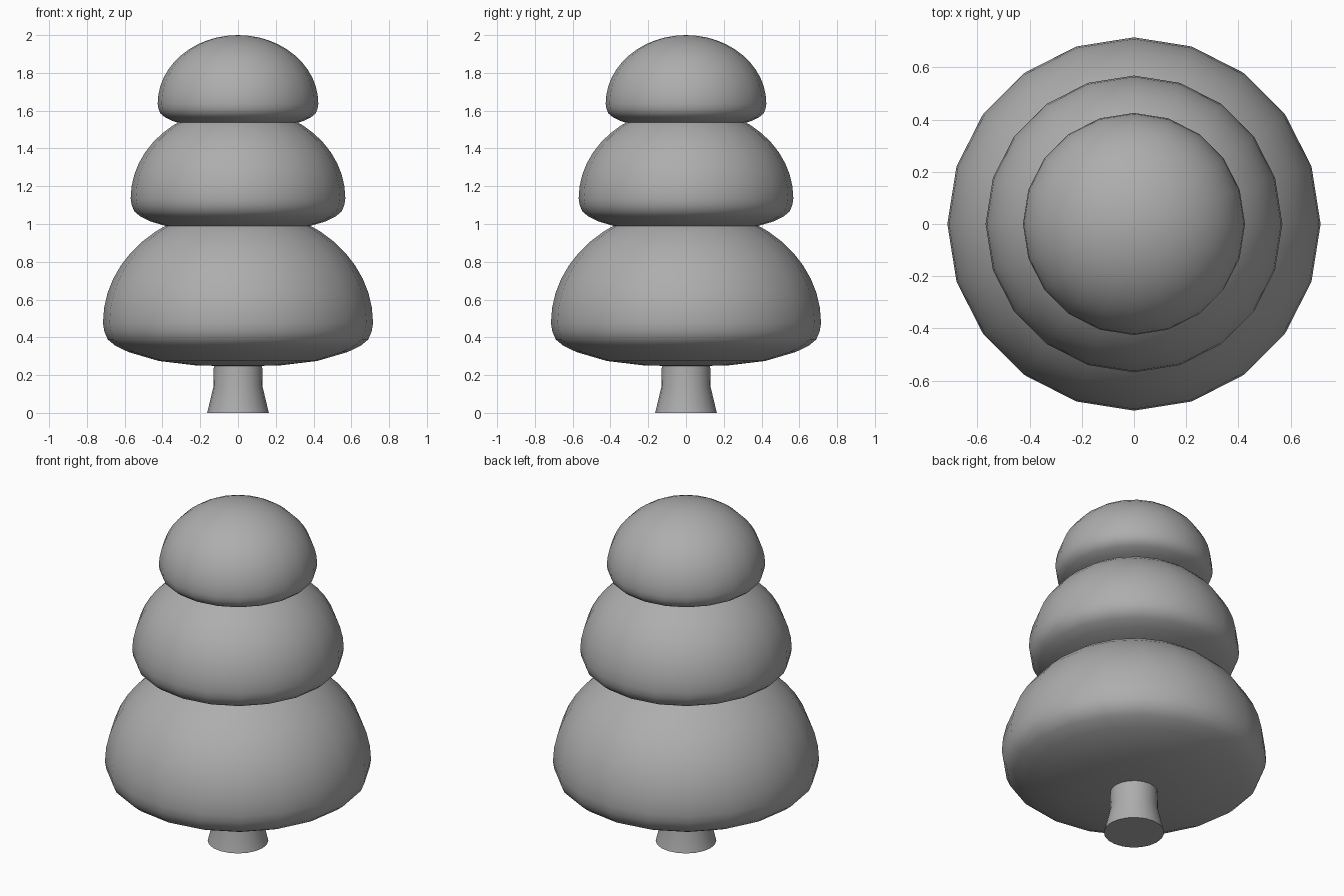
import bpy
import bmesh
import math

if "Cube" in bpy.data.objects:
    bpy.data.objects.remove(bpy.data.objects["Cube"])

SIDES = 20

grey = bpy.data.materials.new("plain_grey")
grey.diffuse_color = (0.42, 0.42, 0.42, 1.0)
grey.use_nodes = True
grey.node_tree.nodes["Principled BSDF"].inputs["Base Color"].default_value = grey.diffuse_color


def lathe(name, profile, angle):
    """Turn a bottom-to-top (radius, height) profile around the z axis."""
    bm = bmesh.new()
    rings = []
    for r, z in profile:
        if r == 0:
            rings.append([bm.verts.new((0, 0, z))])
        else:
            rings.append([bm.verts.new((r * math.cos(2 * math.pi * i / SIDES),
                                        r * math.sin(2 * math.pi * i / SIDES), z))
                          for i in range(SIDES)])
    for low, high in zip(rings, rings[1:]):
        for i in range(SIDES):
            j = (i + 1) % SIDES
            if len(low) == 1:
                bm.faces.new((low[0], high[j], high[i]))
            elif len(high) == 1:
                bm.faces.new((low[i], low[j], high[0]))
            else:
                bm.faces.new((low[i], low[j], high[j], high[i]))
    bmesh.ops.recalc_face_normals(bm, faces=bm.faces)
    mesh = bpy.data.meshes.new(name)
    bm.to_mesh(mesh)
    bm.free()
    mesh.materials.append(grey)
    obj = bpy.data.objects.new(name, mesh)
    bpy.context.collection.objects.link(obj)
    bpy.ops.object.select_all(action='DESELECT')
    obj.select_set(True)
    bpy.context.view_layer.objects.active = obj
    bpy.ops.object.shade_smooth_by_angle(angle=math.radians(angle))
    return obj


# Foliage profile: shallow rounded underside, then a tall dome above the rim
RIM = 0.715
profile = [(0, -0.23), (0.22, -0.226), (0.42, -0.202), (0.58, -0.155),
           (0.65, -0.121), (0.69, -0.088), (0.708, -0.045)]
STEPS = 12
for k in range(STEPS):
    a = math.pi / 2 * k / STEPS
    profile.append((RIM * math.cos(a), 0.61 * math.sin(a)))
profile.append((0, 0.61))

# Three foliage tiers, each a smaller copy of the same shape
for name, scale, rim_z in (("lower_foliage", 1.0, 0.477),
                           ("middle_foliage", 0.795, 1.136),
                           ("top_foliage", 0.595, 1.637)):
    lathe(name, [(r * scale, rim_z + z * scale) for r, z in profile], 80)

# Trunk flared at the foot
lathe("trunk", [(0, 0), (0.163, 0), (0.13, 0.14), (0.127, 0.32), (0, 0.32)], 40)
